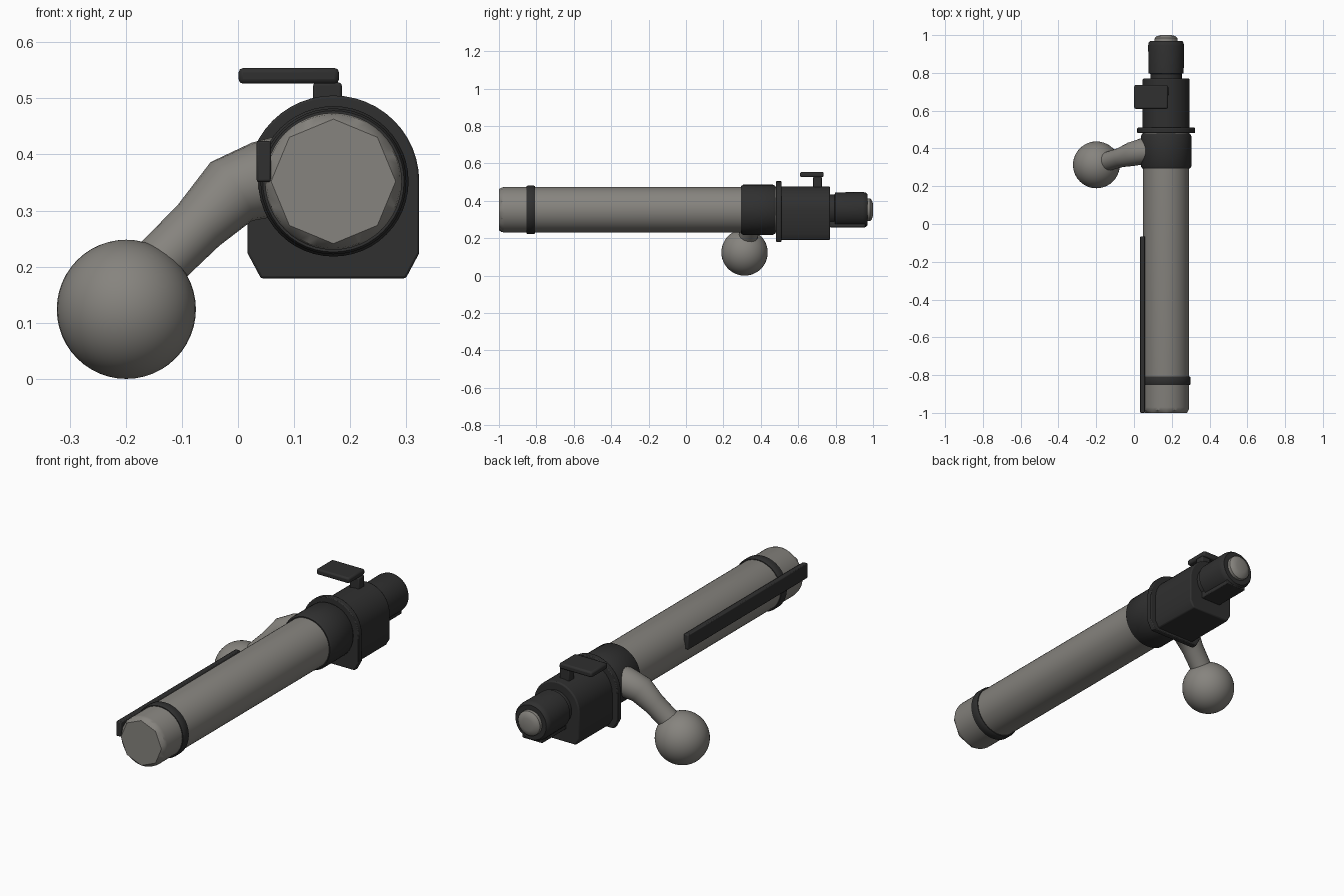
import bpy, bmesh, math
from mathutils import Vector

if "Cube" in bpy.data.objects:
    bpy.data.objects.remove(bpy.data.objects["Cube"])

CX, CZ = 0.17, 0.352   # main axis of the assembly (runs along y)


def material(name, c):
    m = bpy.data.materials.new(name)
    m.diffuse_color = (*c, 1)
    m.use_nodes = True
    m.node_tree.nodes["Principled BSDF"].inputs["Base Color"].default_value = m.diffuse_color
    return m


STEEL = material("warm grey steel", (0.24, 0.23, 0.21))
BLACK = material("blackened steel", (0.029, 0.029, 0.029))


def finish(bm, name, mat, angle=35, bevel=0, segs=2):
    bmesh.ops.recalc_face_normals(bm, faces=bm.faces[:])
    me = bpy.data.meshes.new(name)
    bm.to_mesh(me)
    bm.free()
    me.materials.append(mat)
    ob = bpy.data.objects.new(name, me)
    bpy.context.collection.objects.link(ob)
    if bevel:
        mod = ob.modifiers.new("bevel", "BEVEL")
        mod.width, mod.segments = bevel, segs
        mod.limit_method, mod.angle_limit = "ANGLE", math.radians(30)
    bpy.ops.object.select_all(action="DESELECT")
    ob.select_set(True)
    bpy.context.view_layer.objects.active = ob
    bpy.ops.object.shade_smooth_by_angle(angle=math.radians(angle))
    return ob


def loft(rings, name, mat, **kw):
    bm = bmesh.new()
    loops = [[bm.verts.new(p) for p in r] for r in rings]
    for a, b in zip(loops, loops[1:]):
        for i in range(len(a)):
            j = (i + 1) % len(a)
            bm.faces.new((a[i], a[j], b[j], b[i]))
    bm.faces.new(loops[0])
    bm.faces.new(loops[-1])
    return finish(bm, name, mat, **kw)


def circle(y, r, n=48, octagon=False):
    pts = []
    for i in range(n):
        a = 2 * math.pi * i / n
        k = r
        if octagon:   # pull the circle in onto an eight-sided outline
            k = r * math.cos(math.pi / 8) / math.cos(a % (math.pi / 4) - math.pi / 8)
        pts.append((CX + k * math.sin(a), y, CZ + k * math.cos(a)))
    return pts


def turned(name, mat, profile, **kw):
    return loft([circle(y, r) for y, r in profile], name, mat, **kw)


def box(name, mat, x0, x1, y0, y1, z0, z1, bevel=0.004):
    rings = [[(x0, y, z0), (x1, y, z0), (x1, y, z1), (x0, y, z1)] for y in (y0, y1)]
    return loft(rings, name, mat, bevel=bevel)


def arch(name, mat, y0, y1, r, bottom, chamfer, bevel):
    # round top, straight sides, chamfered bottom corners
    prof = [(r * math.cos(math.pi * i / 24), r * math.sin(math.pi * i / 24)) for i in range(25)]
    b = bottom - CZ
    cx, cz = chamfer
    prof += [(-r, b + cz), (-r + cx, b), (r - cx, b), (r, b + cz)]
    rings = [[(CX + x, y, CZ + z) for x, z in prof] for y in (y0, y1)]
    return loft(rings, name, mat, bevel=bevel)


# Bolt body with an eight-sided front face
loft([circle(-1, 0.111, octagon=True), circle(-0.985, 0.119), circle(-0.97, 0.122),
      circle(0.5, 0.122)], "bolt_body", STEEL)

# Dark bands around the body
turned("front_band", BLACK, [(-0.853, 0.12), (-0.853, 0.126), (-0.846, 0.13),
                             (-0.814, 0.13), (-0.807, 0.126), (-0.807, 0.12)])
turned("handle_collar", BLACK, [(0.295, 0.12), (0.295, 0.127), (0.305, 0.134),
                                (0.465, 0.134), (0.478, 0.127), (0.478, 0.12)])

# Extractor bar along the left side
box("extractor_bar", BLACK, 0.033, 0.059, -1, -0.065, 0.351, 0.424)

# Rear flange and housing
arch("rear_flange", BLACK, 0.482, 0.51, 0.153, 0.179, (0.024, 0.045), 0.004)
arch("rear_housing", BLACK, 0.505, 0.77, 0.124, 0.19, (0.02, 0.035), 0.006)

# Rear shroud, cocking block and striker tip
turned("rear_shroud", BLACK, [(0.76, 0.083), (0.795, 0.083), (0.797, 0.093), (0.945, 0.095),
                              (0.96, 0.092), (0.97, 0.084)])
box("cocking_block", BLACK, 0.115, 0.225, 0.77, 0.96, 0.258, 0.31, 0.004)
turned("striker_tip", STEEL, [(0.95, 0.062), (0.985, 0.06), (0.994, 0.05), (1.0, 0.03)])

# Safety lever
box("safety_post", BLACK, 0.134, 0.185, 0.68, 0.726, 0.46, 0.528, 0.005)
box("safety_plate", BLACK, 0.001, 0.18, 0.61, 0.736, 0.526, 0.554, 0.008)

# Handle arm: tapered bent tube, centre points with radius
path = [(0.12, 0.39, 0.375, 0.069), (0.045, 0.385, 0.355, 0.069), (-0.012, 0.37, 0.334, 0.064),
        (-0.07, 0.352, 0.274, 0.052), (-0.145, 0.33, 0.2, 0.05), (-0.2, 0.315, 0.14, 0.05)]
pts = [Vector(p[:3]) for p in path]
rings = []
for i, p in enumerate(pts):
    t = (pts[min(i + 1, len(pts) - 1)] - pts[max(i - 1, 0)]).normalized()
    u = t.cross(Vector((0, 1, 0))).normalized()
    v = t.cross(u)
    r = path[i][3]
    rings.append([p + r * (u * math.cos(k * math.pi / 12) + v * math.sin(k * math.pi / 12))
                  for k in range(24)])
loft(rings, "handle_arm", STEEL, angle=50)

# Handle ball
bm = bmesh.new()
bmesh.ops.create_uvsphere(bm, u_segments=40, v_segments=24, radius=0.124)
bmesh.ops.translate(bm, verts=bm.verts[:], vec=(-0.199, 0.313, 0.124))
finish(bm, "handle_ball", STEEL)
